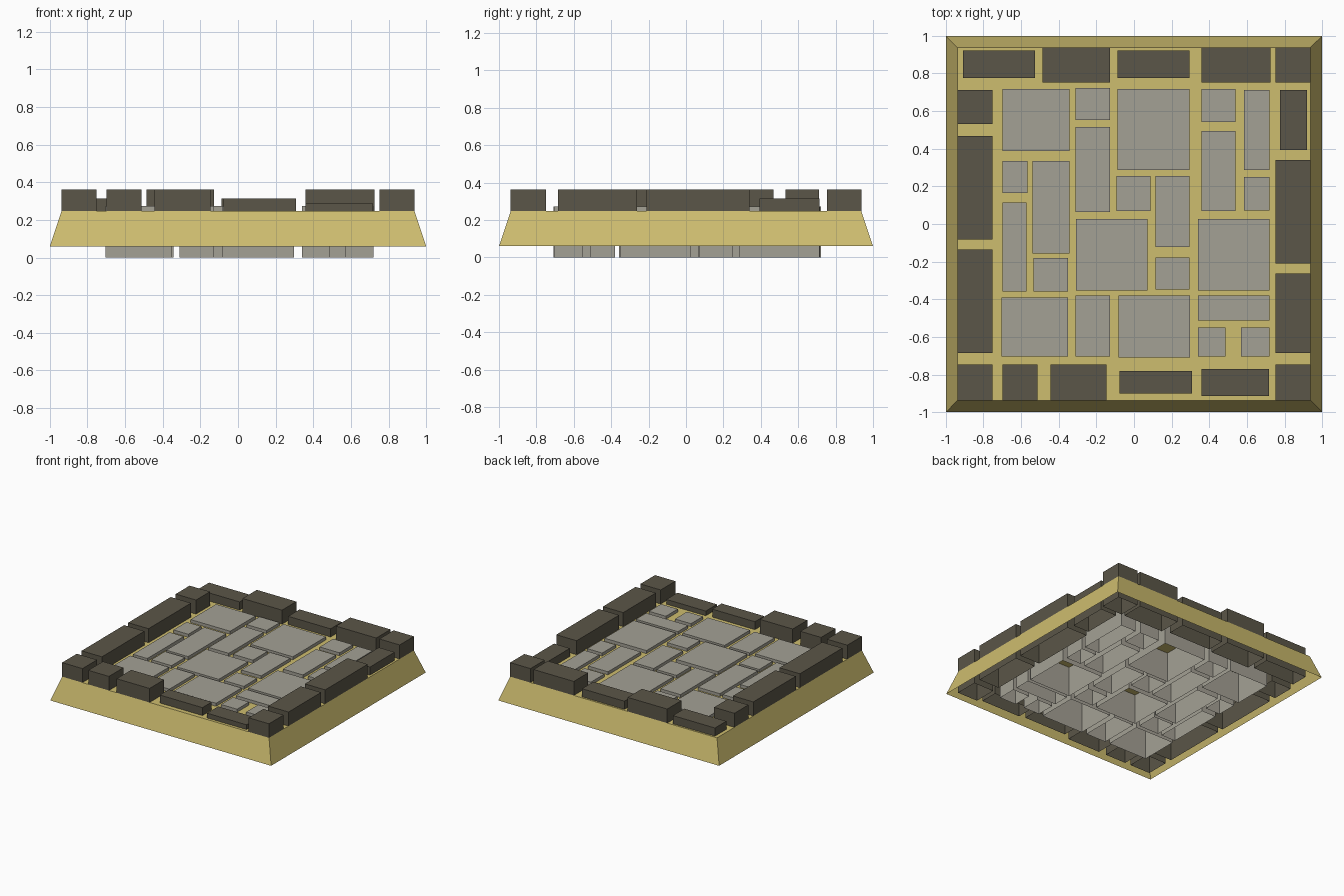
import bpy, bmesh


def lin(c):
    c /= 255
    return c / 12.92 if c <= 0.04045 else ((c + 0.055) / 1.055) ** 2.4


def material(name, r, g, b):
    m = bpy.data.materials.new(name)
    m.diffuse_color = (lin(r), lin(g), lin(b), 1)
    return m


SAND = material("sand yellow", 206, 189, 111)
DARK = material("dark stone", 91, 86, 72)
GREY = material("grey stone", 164, 161, 149)


def open_block(name, mat, x0, x1, y0, y1, z0, z1, inset=0.0):
    """Four walls and a top, open underneath; inset tapers the top."""
    bm = bmesh.new()
    rings = []
    for z, i in ((z0, 0), (z1, inset)):
        rings.append([bm.verts.new(p) for p in (
            (x0 + i, y0 + i, z), (x1 - i, y0 + i, z),
            (x1 - i, y1 - i, z), (x0 + i, y1 - i, z))])
    low, top = rings
    for k in range(4):
        n = (k + 1) % 4
        bm.faces.new((low[k], low[n], top[n], top[k]))
    bm.faces.new(top)
    me = bpy.data.meshes.new(name)
    bm.to_mesh(me)
    bm.free()
    me.materials.append(mat)
    ob = bpy.data.objects.new(name, me)
    bpy.context.collection.objects.link(ob)
    return ob


# Sloped sand tray, hollow underneath
open_block("sand_base", SAND, -1, 1, -1, 1, 0.06, 0.248, 0.063)

# Raised border stones: full height, filling the border strip
A, B, TOP = 0.753, 0.937, 0.363
for x0, x1 in ((-B, -A), (-0.70, -0.513), (-0.443, -0.145), (A, B)):
    open_block("front_border_stone", DARK, x0, x1, -B, -A + 0.005, 0.065, TOP)
for x0, x1 in ((-0.486, -0.128), (0.36, 0.725), (A, B)):
    open_block("back_border_stone", DARK, x0, x1, A, B, 0.065, TOP)
for y0, y1 in ((-0.685, -0.135), (-0.082, 0.468), (0.532, 0.712)):
    open_block("left_border_stone", DARK, -B, -A, y0, y1, 0.065, TOP)
for y0, y1 in ((-0.685, -0.263), (-0.21, 0.34)):
    open_block("right_border_stone", DARK, A, B, y0, y1, 0.065, TOP)

# Sunken border stones: smaller and lower
for x0, x1, y0, y1, top in (
        (-0.078, 0.308, -0.90, -0.78, 0.313), (0.36, 0.717, -0.914, -0.77, 0.287),
        (0.777, 0.92, 0.393, 0.713, 0.315), (-0.088, 0.296, 0.775, 0.922, 0.315),
        (-0.908, -0.527, 0.775, 0.922, 0.315)):
    open_block("low_border_stone", DARK, x0, x1, y0, y1, 0.065, top)

# Paving stones in columns: (x range, list of y ranges)
paving = [
    (-0.70, -0.342, [(0.387, 0.717)]),
    (-0.70, -0.566, [(0.165, 0.334)]),
    (-0.70, -0.571, [(-0.358, 0.115)]),
    (-0.54, -0.342, [(-0.157, 0.334)]),
    (-0.535, -0.352, [(-0.358, -0.182)]),
    (-0.705, -0.352, [(-0.705, -0.39)]),
    (-0.31, -0.128, [(0.553, 0.722), (0.063, 0.515), (-0.705, -0.38)]),
    (-0.088, 0.296, [(0.286, 0.717)]),
    (-0.092, 0.088, [(0.068, 0.256)]),
    (0.115, 0.296, [(-0.123, 0.254), (-0.348, -0.177)]),
    (-0.307, 0.073, [(-0.353, 0.026)]),
    (-0.083, 0.298, [(-0.709, -0.38)]),
    (0.36, 0.54, [(0.542, 0.717), (0.068, 0.495)]),
    (0.584, 0.72, [(0.286, 0.713), (0.073, 0.25)]),
    (0.34, 0.72, [(-0.353, 0.026), (-0.513, -0.38)]),
    (0.34, 0.485, [(-0.705, -0.55)]),
    (0.568, 0.72, [(-0.705, -0.55)]),
]
for x0, x1, spans in paving:
    for y0, y1 in spans:
        open_block("paving_stone", GREY, x0, x1, y0, y1, 0.0, 0.273)
